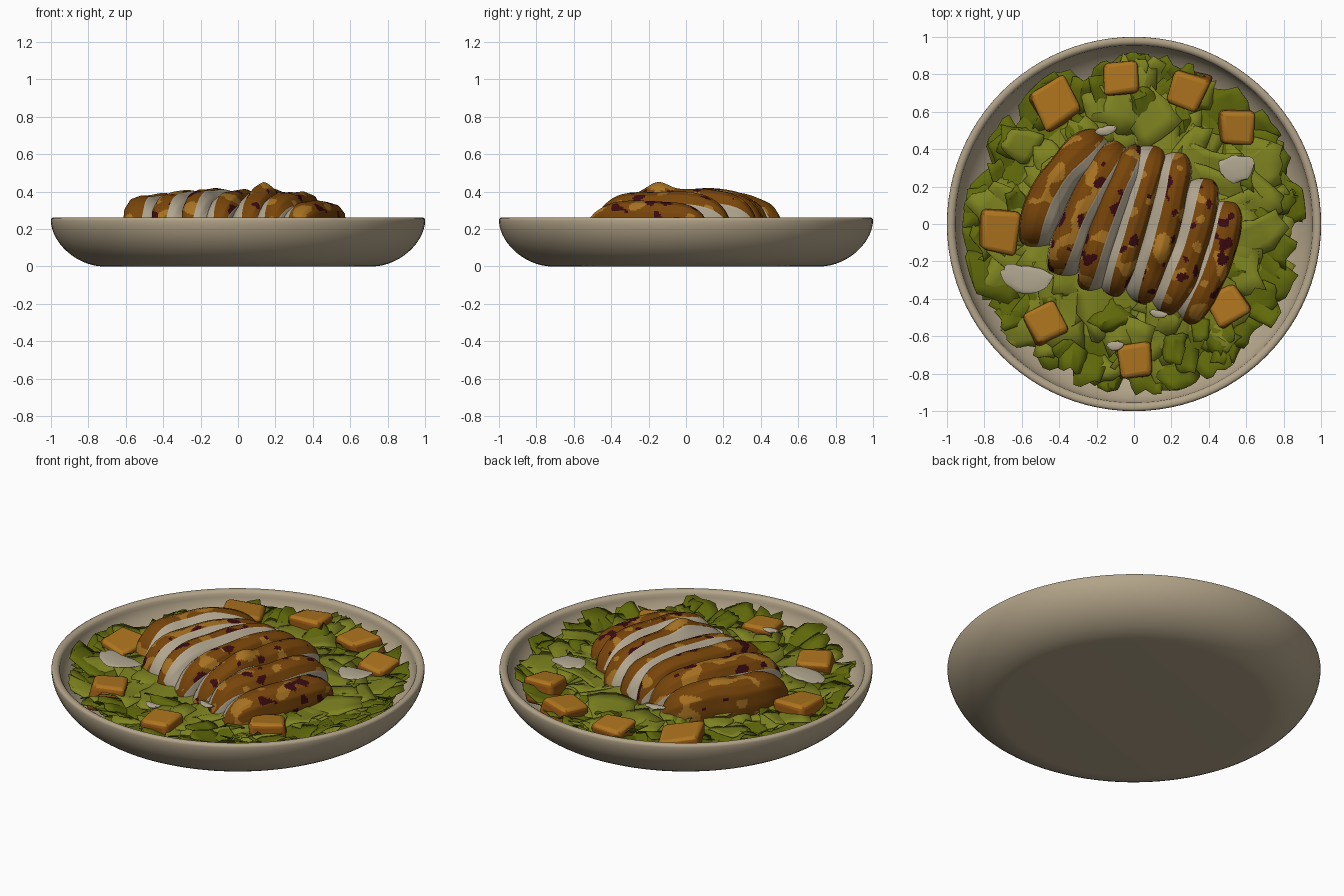
import bpy, bmesh, math, random
from mathutils import Vector, Matrix, Euler, noise

if "Cube" in bpy.data.objects:
    bpy.data.objects.remove(bpy.data.objects["Cube"])

random.seed(11)
R = random.uniform


def material(name, rgb):
    m = bpy.data.materials.new(name)
    m.diffuse_color = (*rgb, 1)
    m.use_nodes = True
    m.node_tree.nodes["Principled BSDF"].inputs["Base Color"].default_value = m.diffuse_color
    return m


STONE = material("stoneware", (0.45, 0.37, 0.25))
LEAF = material("leaf_green", (0.205, 0.225, 0.014))
DARK_LEAF = material("dark_leaf_green", (0.118, 0.142, 0.003))
ROAST = material("roast_brown", (0.19, 0.060, 0.003))
GOLD = material("roast_gold", (0.38, 0.165, 0.015))
CHAR = material("char", (0.042, 0.003, 0.005))
MEAT = material("pale_meat", (0.45, 0.39, 0.285))
BREAD = material("toast_gold", (0.42, 0.175, 0.013))
CRUST = material("toast_crust", (0.29, 0.092, 0.006))
CHEESE = material("cheese", (0.44, 0.385, 0.275))

# Bread cubes (x, y, size, turn) and cheese flakes (x, y, half length, half width, turn)
cubes = [(-.43, .64, .22, .5), (-.07, .78, .18, .1), (.29, .72, .19, -.3), (.55, .52, .175, 0),
         (.5, -.44, .185, .6), (.01, -.73, .18, .1), (-.47, -.54, .185, .45), (-.72, -.04, .21, -.1)]
flakes = [(.55, .30, .095, .07, .1), (-.58, -.29, .14, .075, -.15), (-.15, .50, .06, .025, .2),
          (.13, -.48, .05, .02, -.2), (-.10, -.65, .045, .025, 0)]


def finish(name, bm, mats, angle=35):
    bmesh.ops.recalc_face_normals(bm, faces=bm.faces)
    me = bpy.data.meshes.new(name)
    bm.to_mesh(me)
    bm.free()
    ob = bpy.data.objects.new(name, me)
    for m in mats:
        me.materials.append(m)
    bpy.context.collection.objects.link(ob)
    bpy.ops.object.select_all(action='DESELECT')
    ob.select_set(True)
    bpy.context.view_layer.objects.active = ob
    bpy.ops.object.shade_smooth_by_angle(angle=math.radians(angle))
    return ob


# Shallow bowl, turned from curved outer and inner walls with a rounded rim
def wall(r0, rx, z0, rz, n=14, e=1.1):
    arc = [math.pi / 2 * i / n for i in range(n + 1)]
    return [(r0 + rx * math.sin(a) ** e, z0 + rz * (1 - max(0, math.cos(a)) ** e)) for a in arc]


profile = [(0, 0)] + wall(0.72, 0.28, 0, 0.245)
profile += [(0.998, 0.256), (0.988, 0.262), (0.972, 0.261), (0.962, 0.255)]
profile += wall(0.68, 0.275, 0.05, 0.195)[::-1] + [(0, 0.05)]
bm = bmesh.new()
vs = [bm.verts.new((r, 0, z)) for r, z in profile]
edges = [bm.edges.new(p) for p in zip(vs, vs[1:])]
bmesh.ops.spin(bm, geom=vs + edges, cent=(0, 0, 0), axis=(0, 0, 1),
               angle=2 * math.pi, steps=96, use_duplicate=False)
bmesh.ops.remove_doubles(bm, verts=bm.verts, dist=0.0005)
finish("bowl", bm, [STONE], 60)

# Crumpled bed of lettuce under the loose leaves
bm = bmesh.new()
rings, seg = 9, 48
grid = []
for i in range(1, rings + 1):
    row = []
    for j in range(seg):
        a = 2 * math.pi * j / seg
        r = 0.83 * i / rings + (R(-0.05, 0.02) if i == rings else 0)
        p = Vector((r * math.cos(a), r * math.sin(a), 0))
        p.z = 0.20 - 0.05 * (i / rings) ** 4 + 0.025 * noise.noise(p * 7)
        row.append(bm.verts.new(p))
    grid.append(row)
bm.faces.new(grid[0])
for a, b in zip(grid, grid[1:]):
    for j in range(seg):
        k = (j + 1) % seg
        bm.faces.new((a[j], a[k], b[k], b[j]))
for f in bm.faces:
    f.material_index = int(f.calc_center_median().length > 0.7)
finish("lettuce_bed", bm, [LEAF, DARK_LEAF], 25)


# Loose torn leaves: broad, gently folded patches that tuck under the toppings
def add_leaf(bm, r, ang, z, size, lift):
    n = 5
    rot = Matrix.Rotation(ang, 4, 'Z') @ Euler((R(-.25, .25), -lift, R(-.8, .8))).to_matrix().to_4x4()
    c = Vector((r * math.cos(ang), r * math.sin(ang), z))
    sx, sy = size * R(0.85, 1.3), size * R(0.6, 0.95)
    fold, ph, skew = R(0.006, 0.016), R(0, 6), R(-0.35, 0.35)
    g = []
    for i in range(n):
        for j in range(n):
            u, v = i / 2 - 1, j / 2 - 1
            edge = i in (0, n - 1) or j in (0, n - 1)
            k = R(0.8, 1.1) if edge else 1
            p = Vector((u * sx * k, (v * (1 - 0.25 * u) + skew * u) * sy * k,
                        fold * math.sin(2.4 * v + 1.5 * u + ph) - 0.012 * abs(v)))
            p = rot @ p + c
            d, lim = math.hypot(p.x, p.y), 0.865 + 0.055 * min(1, max(0, (p.z - 0.1) / 0.12))
            if d > lim:
                p.x, p.y = p.x * lim / d, p.y * lim / d
            p.z = max(0.13, min(p.z, 0.253))
            if any(math.hypot(p.x - q[0], p.y - q[1]) < 0.65 * q[2] for q in cubes):
                p.z = min(p.z, 0.2)
            g.append(bm.verts.new(p))
    for i in range(n - 1):
        for j in range(n - 1):
            a = i * n + j
            bm.faces.new((g[a], g[a + 1], g[a + n + 1], g[a + n]))


def leaf_layer(name, mat, count, r0, r1, z0, z1, size, lift):
    bm = bmesh.new()
    for i in range(count):
        ang = 2 * math.pi * (i * 0.618034) + R(-.1, .1)
        add_leaf(bm, R(r0, r1), ang, R(z0, z1), size * R(0.8, 1.2), R(*lift))
    ob = finish(name, bm, [mat], 25)
    s = ob.modifiers.new("thickness", 'SOLIDIFY')
    s.thickness = 0.004


leaf_layer("outer_leaves", DARK_LEAF, 54, 0.70, 0.83, 0.165, 0.20, 0.135, (0.1, 0.5))
leaf_layer("inner_leaves", LEAF, 48, 0.35, 0.70, 0.20, 0.225, 0.16, (-0.15, 0.2))
leaf_layer("edge_leaves", LEAF, 16, 0.72, 0.82, 0.19, 0.215, 0.11, (0, 0.35))
leaf_layer("mixed_dark_leaves", DARK_LEAF, 12, 0.5, 0.72, 0.21, 0.23, 0.085, (-0.2, 0.3))

# Sliced roast breast: lofted slabs with a browned top and pale cut sides
section = [(-.075, 0), (-.082, .4), (-.076, .74), (-.052, .93), (-.01, 1), (.034, .975),
           (.075, .84), (.115, .55), (.14, .25), (.15, 0)]
SUB, STEPS = 5, 110
loop = []
for (u0, v0), (u1, v1) in zip(section, section[1:]):
    loop += [(u0 + (u1 - u0) * k / SUB, v0 + (v1 - v0) * k / SUB) for k in range(SUB)]
loop.append(section[-1])
CUT, BACK = 5 * SUB, 2 * SUB


def breast_slice(name, a, m, b, top, side, width, outer, char):
    a, m, b = Vector(a), Vector(m), Vector(b)
    ctrl = 2 * m - (a + b) / 2
    base = 0.15
    bm = bmesh.new()
    rows = []
    for i in range(STEPS + 1):
        t = 0.5 - 0.5 * math.cos(math.pi * (0.03 + 0.94 * i / STEPS))
        p = a * (1 - t) ** 2 + ctrl * 2 * t * (1 - t) + b * t * t
        tan = ((ctrl - a) * (1 - t) + (b - ctrl) * t).normalized()
        nrm = Vector((-tan.y, tan.x))
        e = abs(2 * t - 1)
        h = (top - base) * (1 - e ** 4) ** 0.5
        w = width * (1 - e ** 7) ** 0.5 * (1 + 0.15 * noise.noise(Vector((t * 5, top * 90, 0))))
        h += 0.012 * noise.noise(Vector((t * 4, top * 70, 3)))
        row = []
        for u, v in loop:
            q = p + nrm * (u * side * w)
            bump = 0.045 * math.exp(-((q.x - .15) ** 2 + (q.y + .15) ** 2) / 0.006)
            row.append(bm.verts.new((q.x, q.y, base + v * (h + bump))))
        rows.append(row)
    for i, (r0, r1) in enumerate(zip(rows, rows[1:])):
        inside = 5 < i < STEPS - 6
        for k in range(len(loop)):
            n = (k + 1) % len(loop)
            f = bm.faces.new((r0[k], r0[n], r1[n], r1[k]))
            c = f.calc_center_median()
            peak = math.hypot(c.x - .15, c.y + .15) < 0.06
            if inside and (k >= CUT or (k < BACK and not outer)):
                f.material_index = 3
            elif not peak and noise.noise(c * 14 + Vector((9, 4, 2))) > char:
                f.material_index = 2
            elif noise.noise(c * 11 + Vector((1, 7, 5))) > (0.05 if peak else 0.25):
                f.material_index = 1
    bm.faces.new(rows[0])
    bm.faces.new(rows[-1])
    finish(name, bm, [ROAST, GOLD, CHAR, MEAT], 50)


slices = [((-.16, .48), (-.44, .20), (-.54, -.13), .385, 1, 1.15, True, .50),
          ((-.06, .43), (-.28, .08), (-.41, -.28), .405, 1, 1.05, False, .30),
          ((.03, .42), (-.14, .04), (-.26, -.36), .415, 1, 0.95, False, .30),
          ((.12, .42), (.01, .03), (-.12, -.39), .410, -1, 0.95, False, .30),
          ((.24, .39), (.165, -.01), (.03, -.43), .412, -1, 1.05, False, .36),
          ((.39, .25), (.305, -.13), (.15, -.48), .398, -1, 1.1, False, .45),
          ((.50, .13), (.435, -.19), (.27, -.53), .350, -1, 1.05, True, .31)]
for i, s in enumerate(slices):
    breast_slice(f"roast_slice_{i + 1}", *s)

# Toasted bread cubes around the edge
for i, (x, y, s, a) in enumerate(cubes):
    bm = bmesh.new()
    bmesh.ops.create_cube(bm, size=1)
    for v in bm.verts:
        v.co += Vector((R(-.09, .09), R(-.09, .09), R(-.06, .06)))
    for f in bm.faces:
        f.normal_update()
        f.material_index = int(f.normal.z < 0.5)
    bm.transform(Matrix.Translation((x, y, 0.18))
                 @ Euler((R(-.15, .15), R(-.15, .15), a)).to_matrix().to_4x4()
                 @ Matrix.Diagonal((s, s, 0.14, 1)))
    for v in bm.verts:
        v.co.z = min(v.co.z, 0.262)
    ob = finish(f"crouton_{i + 1}", bm, [BREAD, CRUST], 40)
    bv = ob.modifiers.new("soft_edges", 'BEVEL')
    bv.width, bv.segments = 0.026, 3

# Shaved cheese flakes: thin, slightly bent ovals
for i, (x, y, sx, sy, a) in enumerate(flakes):
    bm = bmesh.new()
    bmesh.ops.create_uvsphere(bm, u_segments=24, v_segments=10, radius=1)
    for v in bm.verts:
        k = 1 + 0.2 * noise.noise(v.co * 2 + Vector((i * 3, 0, 0)))
        px, py = v.co.x * k, v.co.y * k
        v.co = Vector((px * sx, (py + 0.3 * px * px - 0.1) * sy, v.co.z * 0.01 + 0.008 * px * px))
    bm.transform(Matrix.Translation((x, y, 0.25)) @ Matrix.Rotation(a, 4, 'Z'))
    finish(f"cheese_flake_{i + 1}", bm, [CHEESE], 50)
